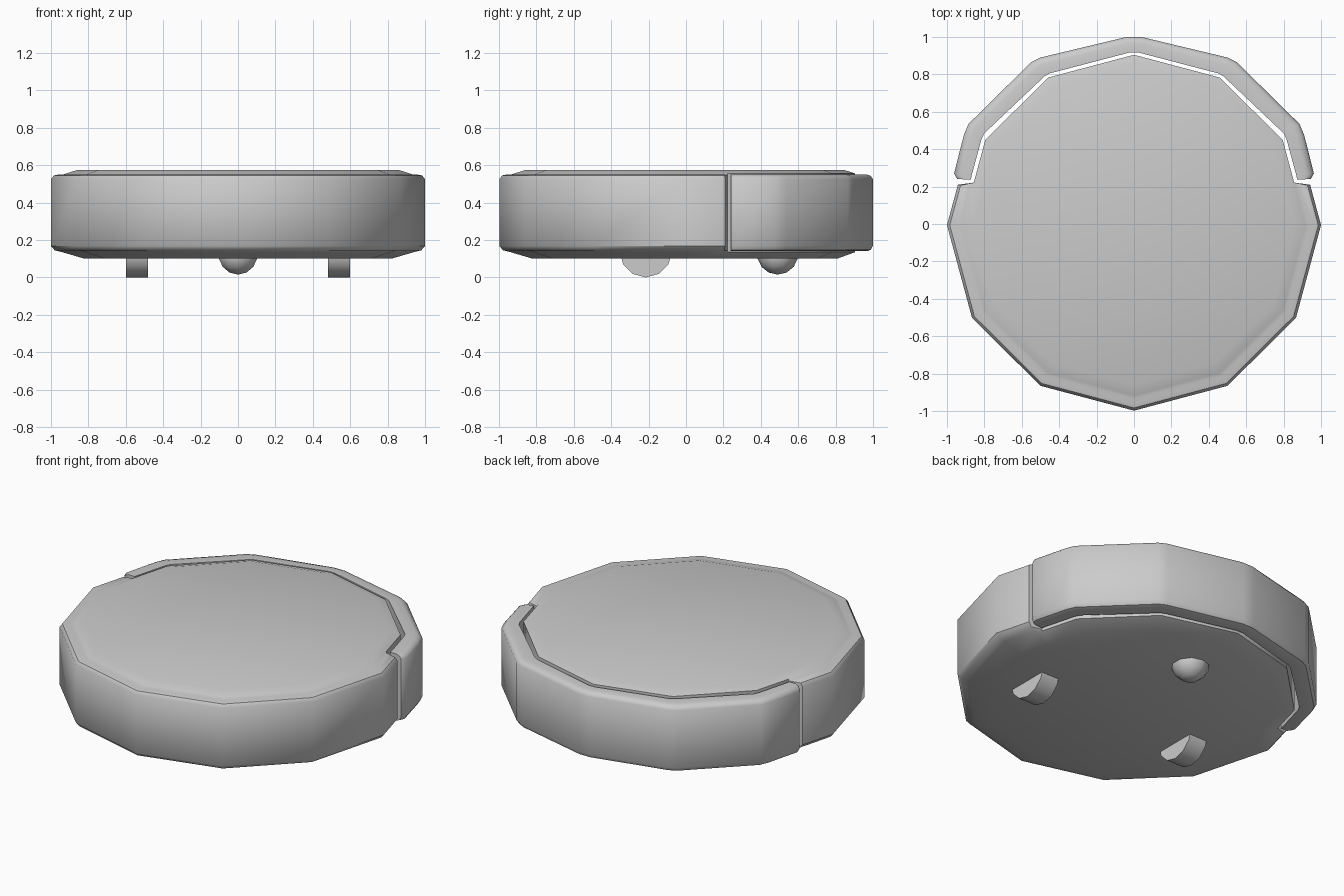
import bpy, bmesh
from math import sin, cos, radians, pi

if "Cube" in bpy.data.objects:
    bpy.data.objects.remove(bpy.data.objects["Cube"])


def finish(ob, angle=40):
    bpy.ops.object.select_all(action='DESELECT')
    ob.select_set(True)
    bpy.context.view_layer.objects.active = ob
    bpy.ops.object.shade_smooth_by_angle(angle=radians(angle))


def loft(name, rings, angle=40):
    """Closed rings of equal length, bridged in order and capped."""
    bm = bmesh.new()
    loops = [[bm.verts.new(p) for p in ring] for ring in rings]
    n = len(loops[0])
    for a, b in zip(loops, loops[1:]):
        for i in range(n):
            j = (i + 1) % n
            bm.faces.new((a[i], a[j], b[j], b[i]))
    bm.faces.new(loops[0][::-1])
    bm.faces.new(loops[-1])
    bmesh.ops.recalc_face_normals(bm, faces=bm.faces)
    me = bpy.data.meshes.new(name)
    bm.to_mesh(me)
    bm.free()
    ob = bpy.data.objects.new(name, me)
    bpy.context.collection.objects.link(ob)
    finish(ob, angle)
    return ob


# Main body: twelve-sided shell whose back half steps in behind the bumper
BACK_R = 0.918


def body_ring(r, z):
    inner = min(r, BACK_R)
    chord = lambda rad, a: rad * cos(radians(15)) / cos(radians(a - 15))
    half = [(-90, r), (-60, r), (-30, r), (0, r), (13, chord(r, 13)),
            (15, chord(inner, 15)), (30, inner), (60, inner)]
    right = [(rad * cos(radians(a)), rad * sin(radians(a)) * 0.992 - 0.006, z)
             for a, rad in half]
    left = [(-x, y, z) for x, y, z in reversed(right[1:])]
    return right + [(0, inner * 0.992 - 0.006, z)] + left


body_profile = [(0.82, 0.10), (0.94, 0.135), (0.98, 0.145), (1.0, 0.168),
                (1.0, 0.525), (0.985, 0.545), (0.96, 0.55), (0.936, 0.55),
                (0.918, 0.556), (0.86, 0.574)]
loft("body_shell", [body_ring(r, z) for r, z in body_profile])

# Bumper: rounded section swept around the back (inner point, outer point)
half_path = [((0.02, 0.918), (0.04, 1.0)), ((0.452, 0.805), (0.50, 0.89)),
             ((0.478, 0.79), (0.55, 0.865)), ((0.80, 0.485), (0.885, 0.535)),
             ((0.815, 0.455), (0.91, 0.475)), ((0.868, 0.26), (0.962, 0.27)),
             ((0.872, 0.238), (0.945, 0.24))]
mirror = [((-a[0], a[1]), (-b[0], b[1])) for a, b in half_path]
path = half_path[::-1] + mirror
section = [(0, 0.14), (0.6, 0.14), (0.85, 0.147), (1, 0.17),
           (1, 0.525), (0.85, 0.543), (0.6, 0.55), (0, 0.55)]
loft("bumper", [[(a[0] + (b[0] - a[0]) * t, a[1] + (b[1] - a[1]) * t, z)
                 for t, z in section] for a, b in path])

# Drive wheels
for side, sx in (("left", -1), ("right", 1)):
    rings = [[(sx * x, -0.215 + 0.14 * sin(k * pi / 6), 0.14 - 0.14 * cos(k * pi / 6))
              for k in range(12)] for x in (0.48, 0.60)]
    loft(side + "_wheel", rings)

# Caster ball
bpy.ops.mesh.primitive_uv_sphere_add(segments=10, ring_count=7, radius=0.11,
                                     location=(0, 0.49, 0.125))
ball = bpy.context.object
ball.name = "caster_ball"
finish(ball, 60)
